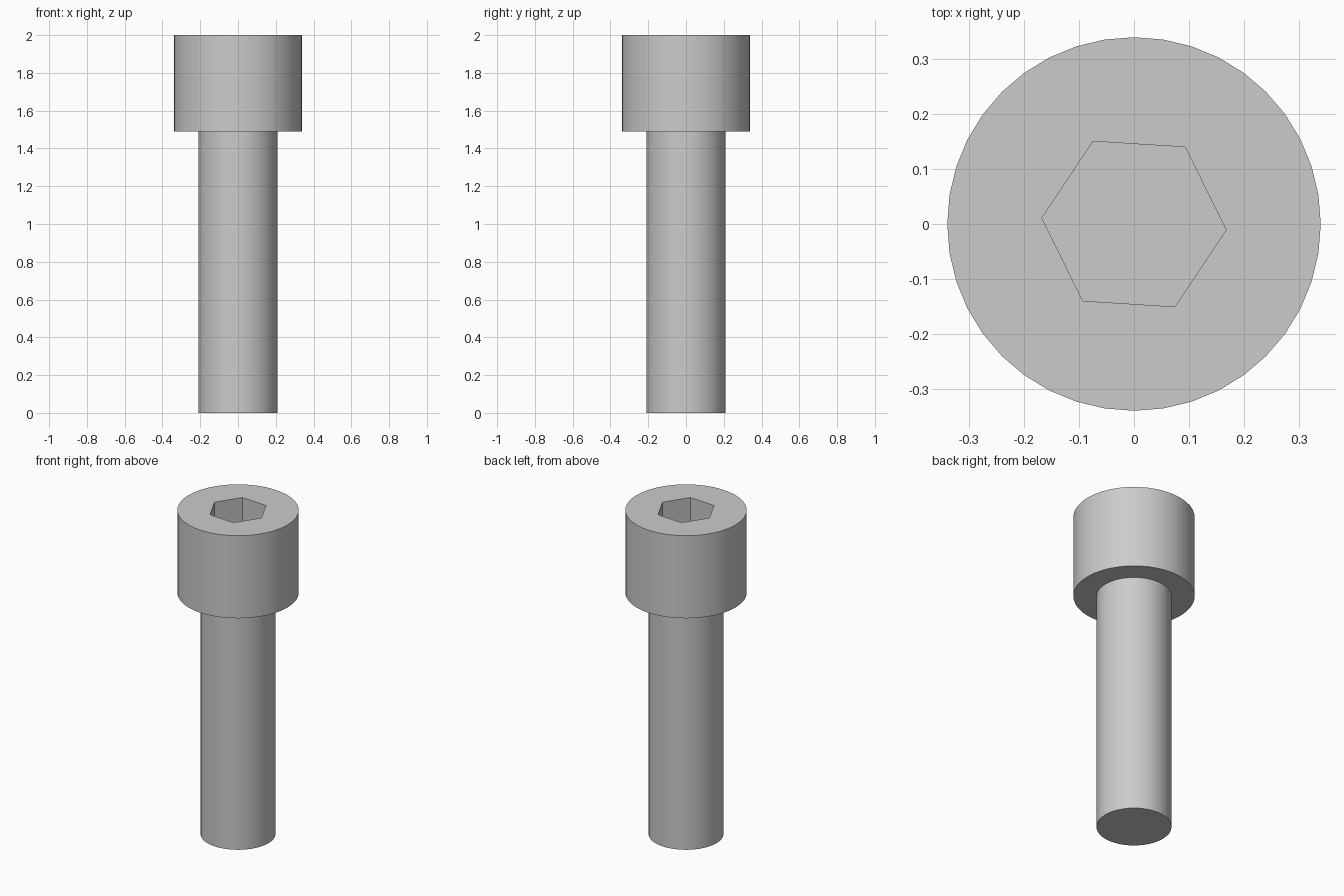
import bpy, bmesh
from math import cos, sin, pi, radians

if "Cube" in bpy.data.objects:
    bpy.data.objects.remove(bpy.data.objects["Cube"])

SIDES = 40
bm = bmesh.new()


def ring(radius, z, n=SIDES, turn=0.0):
    return [bm.verts.new((radius * cos(turn + 2 * pi * i / n),
                          radius * sin(turn + 2 * pi * i / n), z)) for i in range(n)]


def skin(lower, upper):
    n = len(lower)
    for i in range(n):
        j = (i + 1) % n
        bm.faces.new((lower[i], lower[j], upper[j], upper[i]))


def loop_edges(verts):
    return [bm.edges.get((v, verts[(i + 1) % len(verts)])) for i, v in enumerate(verts)]


# shank and cylindrical head
rings = [ring(r, z) for r, z in ((0.21, 0), (0.21, 1.49), (0.34, 1.49), (0.34, 2))]
for a, b in zip(rings, rings[1:]):
    skin(a, b)
bm.faces.new(rings[0][::-1])

# hexagonal socket
turn = radians(-3.6)
rim = ring(0.168, 2, 6, turn)
floor = ring(0.168, 1.75, 6, turn)
skin(rim, floor)
bm.faces.new(floor)

# flat top of the head around the socket
bmesh.ops.triangle_fill(bm, use_beauty=True, use_dissolve=False,
                        edges=loop_edges(rings[-1]) + loop_edges(rim))
bmesh.ops.recalc_face_normals(bm, faces=bm.faces)

mesh = bpy.data.meshes.new("socket_head_bolt")
bm.to_mesh(mesh)
bm.free()
bolt = bpy.data.objects.new("socket_head_bolt", mesh)
bpy.context.collection.objects.link(bolt)
bpy.context.view_layer.objects.active = bolt
bolt.select_set(True)
bpy.ops.object.shade_smooth_by_angle(angle=radians(30))
